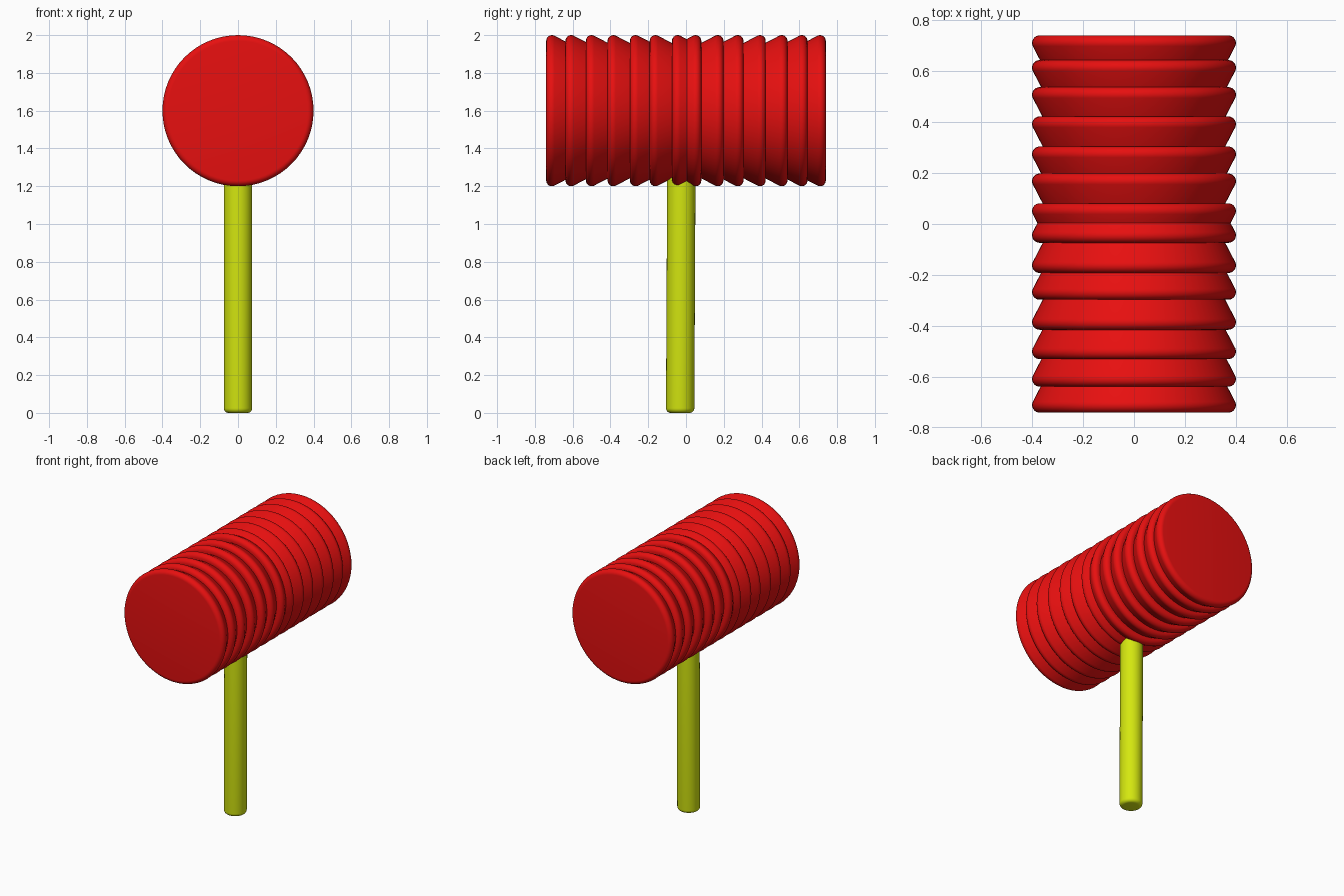
import bpy, bmesh, math
from mathutils import Matrix

if "Cube" in bpy.data.objects:
    bpy.data.objects.remove(bpy.data.objects["Cube"])


def material(name, color):
    m = bpy.data.materials.new(name)
    m.diffuse_color = color
    m.use_nodes = True
    m.node_tree.nodes["Principled BSDF"].inputs["Base Color"].default_value = m.diffuse_color
    return m


def lathe(name, profile, matrix, mat, steps=64):
    """Revolve (radius, height) points around local z; both ends close on the axis."""
    bm = bmesh.new()
    rings = [[bm.verts.new((r * math.cos(a), r * math.sin(a), h))
              for a in (2 * math.pi * i / steps for i in range(steps))]
             for r, h in profile]
    for low, high in zip(rings, rings[1:]):
        for i in range(steps):
            j = (i + 1) % steps
            bm.faces.new((low[i], low[j], high[j], high[i]))
    bm.faces.new(rings[0][::-1])
    bm.faces.new(rings[-1])
    bmesh.ops.recalc_face_normals(bm, faces=bm.faces)
    bm.transform(matrix)
    mesh = bpy.data.meshes.new(name)
    bm.to_mesh(mesh)
    bm.free()
    obj = bpy.data.objects.new(name, mesh)
    bpy.context.collection.objects.link(obj)
    mesh.materials.append(mat)
    bpy.context.view_layer.objects.active = obj
    obj.select_set(True)
    bpy.ops.object.shade_smooth_by_angle(angle=math.radians(35))
    obj.select_set(False)
    return obj


red = material("red", (0.8, 0.005, 0.005, 1))
yellow = material("yellow", (0.66, 0.8, 0.005, 1))

# Head: bellows rings, each wide and rounded outward, tapering toward the middle
RADIUS, ROUND, SLOPE = 0.4, 0.03, 0.52
LIP_END = math.radians(25)


def bellows_ring(name, wide_y, narrow_y):
    side = 1 if wide_y > narrow_y else -1
    length = abs(wide_y - narrow_y)
    profile = []
    for k in range(9):
        a = -math.pi / 2 + (math.pi / 2 + LIP_END) * k / 8
        profile.append((RADIUS - ROUND + ROUND * math.cos(a), ROUND + ROUND * math.sin(a)))
    r, h = profile[-1]
    profile.append((r - SLOPE * (length - h), length))
    place = (Matrix.Translation((0, wide_y, 1.6))
             @ Matrix.Rotation(side * math.pi / 2, 4, 'X'))
    lathe(name, profile, place, red)


back = [0.74, 0.643, 0.537, 0.422, 0.304, 0.198, 0.081, 0.004]
front = [-0.74, -0.638, -0.53, -0.415, -0.297, -0.192, -0.074, 0.004]
for label, stops in (("back", back), ("front", front)):
    for n, (wide, narrow) in enumerate(zip(stops, stops[1:])):
        bellows_ring(f"{label}_bellows_ring_{n + 1}", wide, narrow)

# Handle: slightly leaning rod with a rounded foot, buried in the head
rod = [(0.075 - 0.025 + 0.025 * math.sin(a), 0.025 - 0.025 * math.cos(a))
       for a in (math.pi / 2 * k / 6 for k in range(7))] + [(0.075, 1.3)]
lean = Matrix.Translation((0, -0.031, 0)) @ Matrix.Shear('XY', 4, (0, 0.005))
lathe("handle", rod, lean, yellow, 48)
